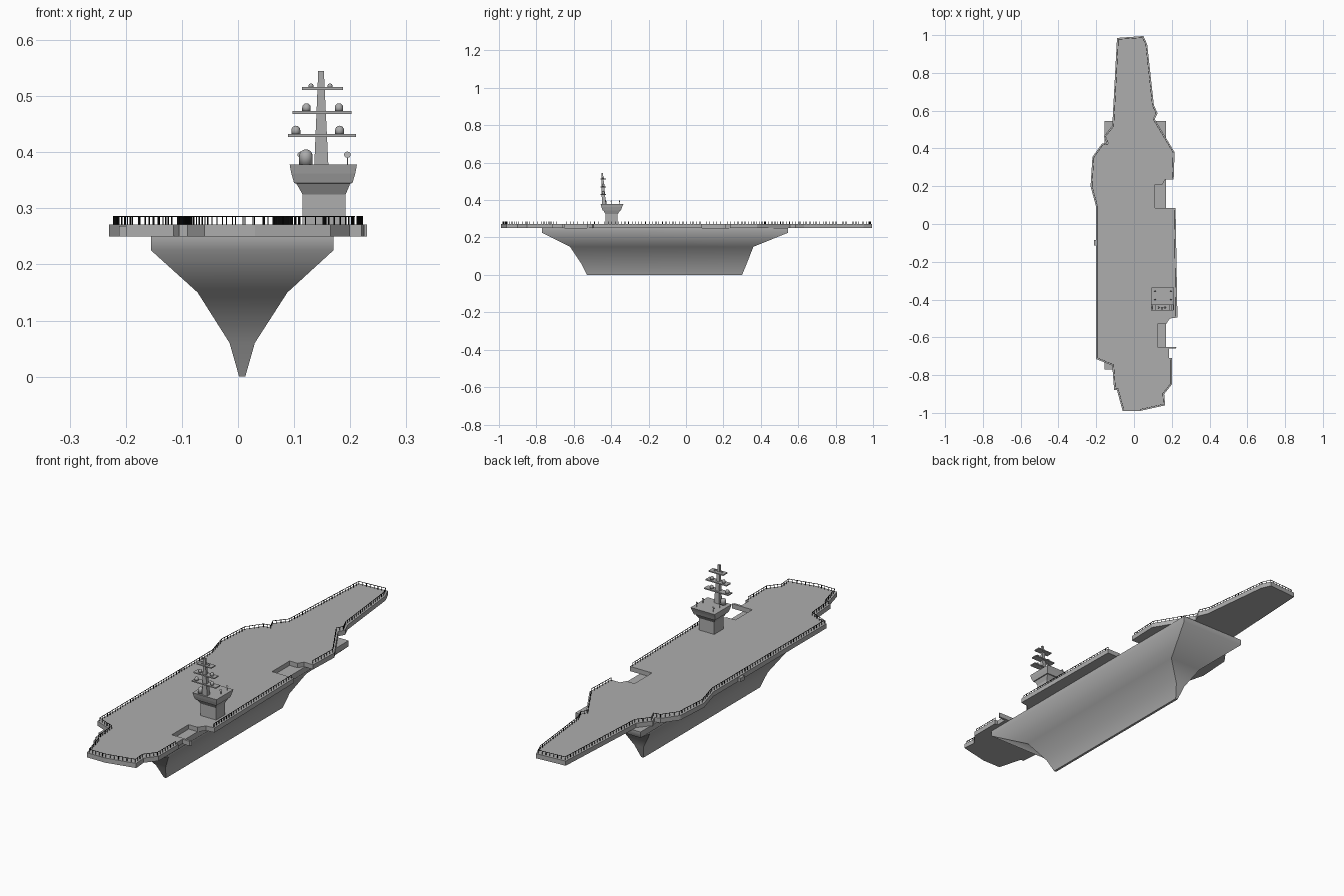
import bpy, bmesh, math
from mathutils import Vector, Matrix

if "Cube" in bpy.data.objects:
    bpy.data.objects.remove(bpy.data.objects["Cube"])


def material(name, value):
    m = bpy.data.materials.new(name)
    m.use_nodes = True
    col = (value, value, value, 1)
    m.diffuse_color = col
    m.node_tree.nodes["Principled BSDF"].inputs["Base Color"].default_value = col
    return m


GREY = material("naval grey", 0.42)
BLACK = material("railing black", 0.005)


def finish(name, bm, mat=GREY):
    bmesh.ops.recalc_face_normals(bm, faces=bm.faces)
    me = bpy.data.meshes.new(name)
    bm.to_mesh(me)
    bm.free()
    me.materials.append(mat)
    ob = bpy.data.objects.new(name, me)
    bpy.context.collection.objects.link(ob)
    return ob


def loft(name, levels, smooth=False):
    """Stack of rectangles (z, x0, x1, y0, y1), closed at both ends."""
    bm = bmesh.new()
    rings = [[bm.verts.new((x, y, z)) for x, y in ((a, c), (b, c), (b, d), (a, d))]
             for z, a, b, c, d in levels]
    bm.faces.new(rings[0])
    bm.faces.new(rings[-1])
    for lo, hi in zip(rings, rings[1:]):
        for i in range(4):
            j = (i + 1) % 4
            f = bm.faces.new((lo[i], lo[j], hi[j], hi[i]))
            f.smooth = smooth
    # corner ridges and end caps stay crisp, bands blend vertically
    for ring in rings:
        for v in ring:
            for e in v.link_edges:
                if abs(e.verts[0].co.z - e.verts[1].co.z) > 1e-5:
                    e.smooth = False
    for ring in (rings[0], rings[-1]):
        for v in ring:
            for e in v.link_edges:
                if e.verts[0] in ring and e.verts[1] in ring:
                    e.smooth = False
    return finish(name, bm)


def dome(name, x, y, z, r, wall):
    """Radar dome: short cylinder with a rounded cap."""
    bm = bmesh.new()
    bmesh.ops.create_uvsphere(bm, u_segments=16, v_segments=8, radius=r)
    for v in bm.verts:
        if v.co.z < -1e-5:
            v.co = Vector((v.co.x, v.co.y, 0)).normalized() * r
            v.co.z = -wall
    bmesh.ops.remove_doubles(bm, verts=bm.verts, dist=1e-5)
    bmesh.ops.translate(bm, verts=bm.verts, vec=(x, y, z + wall))
    for f in bm.faces:
        f.smooth = True
    return finish(name, bm)


# Hull, flaring upward
loft("hull", [(0, 0.002, 0.013, -0.53, 0.30),
              (0.06, -0.015, 0.03, -0.56, 0.325),
              (0.15, -0.072, 0.088, -0.62, 0.36),
              (0.225, -0.155, 0.17, -0.77, 0.545),
              (0.251, -0.155, 0.17, -0.77, 0.545)], True)

# Flight deck outline, clockwise from the bow
STARBOARD = [(0.05, 0.995), (0.07, 0.95), (0.105, 0.63), (0.125, 0.585), (0.11, 0.555),
             (0.215, 0.38), (0.21, 0.235)]
LIFT = [(0.165, 0.235), (0.15, 0.21), (0.11, 0.21), (0.11, 0.085)]
MIDDLE = [(0.22, 0.085), (0.23, -0.495)]
AFT_LIFT = [(0.19, -0.5), (0.17, -0.53), (0.125, -0.53), (0.125, -0.65),
            (0.225, -0.65), (0.22, -0.66), (0.185, -0.66), (0.185, -0.71)]
STERN_PORT = [(0.2, -0.71), (0.2, -0.85), (0.16, -0.9), (0.165, -0.96), (0.03, -0.99),
              (-0.06, -0.99), (-0.09, -0.88), (-0.105, -0.88), (-0.115, -0.75),
              (-0.2, -0.715), (-0.2, 0.09), (-0.23, 0.2), (-0.22, 0.355), (-0.17, 0.425),
              (-0.145, 0.43), (-0.16, 0.465), (-0.115, 0.52), (-0.09, 0.985)]
outline = [Vector(p) for p in STARBOARD + LIFT + MIDDLE + AFT_LIFT + STERN_PORT]

DECK_Z, DECK_TOP = 0.25, 0.271
bm = bmesh.new()
face = bm.faces.new([bm.verts.new((p.x, p.y, DECK_Z)) for p in outline])
ext = bmesh.ops.extrude_face_region(bm, geom=[face], use_keep_orig=True)
for v in ext["geom"]:
    if isinstance(v, bmesh.types.BMVert):
        v.co.z = DECK_TOP
finish("flight_deck", bm)
loft("port_sponson", [(DECK_Z, -0.212, -0.19, -0.115, -0.085),
                      (DECK_TOP - 0.003, -0.212, -0.19, -0.115, -0.085)])


# Railing set in from the deck edge
def inset(i, d):
    p = outline[i]
    a = (p - outline[i - 1]).normalized()
    b = (outline[(i + 1) % len(outline)] - p).normalized()
    n = Vector((a.y, -a.x)) + Vector((b.y, -b.x))
    n.normalize()
    return p + n * d / max(0.6, n.dot(Vector((a.y, -a.x))))


def bar(bm, centre, size, angle):
    m = (Matrix.Translation(centre) @ Matrix.Rotation(angle, 4, "Z")
         @ Matrix.Diagonal((*size, 1)))
    bmesh.ops.create_cube(bm, size=1, matrix=m)


RAIL_TOP, THICK, GAP = 0.286, 0.0018, 0.018
a, b = len(STARBOARD), len(STARBOARD + LIFT)
c = b + len(MIDDLE)
d = c + len(AFT_LIFT)
total = len(outline)
runs = [list(range(d, total)) + list(range(a)), list(range(b, c))]
bm = bmesh.new()
for run in runs:
    pts = [inset(i, 0.008) for i in run]
    for p, q in zip(pts, pts[1:]):
        way = q - p
        angle = math.atan2(way.y, way.x)
        mid = (p + q) / 2
        bar(bm, (mid.x, mid.y, RAIL_TOP - THICK / 2), (way.length + THICK, THICK, THICK), angle)
        count = max(1, round(way.length / GAP))
        for k in range(count):
            s = p + way * k / count
            bar(bm, (s.x, s.y, (DECK_TOP + RAIL_TOP) / 2), (THICK, THICK, RAIL_TOP - DECK_TOP), angle)
    bar(bm, (*pts[-1], (DECK_TOP + RAIL_TOP) / 2), (THICK, THICK, RAIL_TOP - DECK_TOP), 0)
finish("deck_railing", bm, BLACK)

# Island tower with flared bridge
loft("island", [(0.27, 0.115, 0.192, -0.43, -0.365),
                (0.325, 0.115, 0.192, -0.43, -0.365),
                (0.344, 0.104, 0.2, -0.442, -0.352),
                (0.345, 0.1, 0.204, -0.446, -0.348),
                (0.362, 0.095, 0.209, -0.452, -0.342),
                (0.378, 0.092, 0.212, -0.456, -0.335)])

# Mast and its radar platforms
loft("mast", [(0.378, 0.136, 0.161, -0.45, -0.428),
              (0.545, 0.143, 0.153, -0.452, -0.444)])
PLATFORMS = [("lower", 0.427, 0.089, 0.21, 0.103, 0.181, 0.008),
             ("middle", 0.468, 0.097, 0.202, 0.122, 0.18, 0.0075),
             ("upper", 0.511, 0.114, 0.187, 0.13, 0.164, 0.0045)]
for label, z, x0, x1, left, right, r in PLATFORMS:
    loft(label + "_platform", [(z, x0, x1, -0.457, -0.427), (z + 0.005, x0, x1, -0.457, -0.427)])
    for side, x in (("inner", left), ("outer", right)):
        dome(f"{label}_{side}_dome", x, -0.442, z + 0.005, r, r * 0.9 if r > 0.005 else 0.002)

# Roof equipment
dome("roof_dome", 0.121, -0.438, 0.378, 0.012, 0.015)
for i, (x, y) in enumerate([(0.112, -0.355), (0.195, -0.355), (0.112, -0.40), (0.195, -0.40)]):
    bm = bmesh.new()
    bar(bm, (x, y, 0.386), (0.002, 0.002, 0.016), 0)
    tilt = Matrix.Translation((x, y, 0.395)) @ Matrix.Rotation(math.radians(70), 4, "X")
    bmesh.ops.create_cone(bm, cap_ends=True, segments=10, radius1=0.002, radius2=0.006,
                          depth=0.003, matrix=tilt)
    finish(f"roof_dish_{i + 1}", bm)
